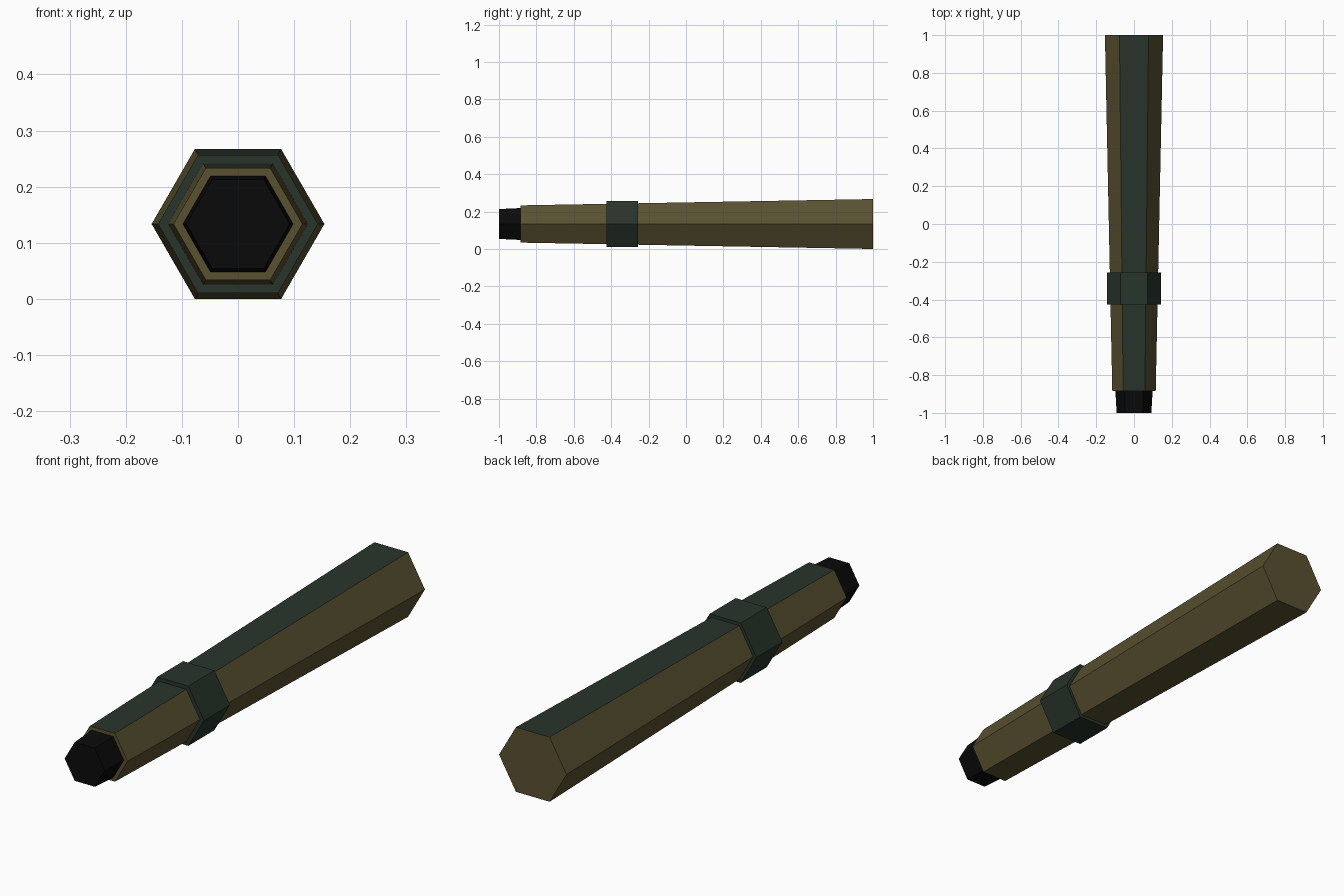
import bpy, bmesh, math

if "Cube" in bpy.data.objects:
    bpy.data.objects.remove(bpy.data.objects["Cube"])

CZ = 0.1335  # height of the long axis


def material(name, rgb):
    m = bpy.data.materials.new(name)
    m.diffuse_color = (*rgb, 1)
    m.use_nodes = True
    m.node_tree.nodes["Principled BSDF"].inputs["Base Color"].default_value = m.diffuse_color
    return m


OLIVE = material("olive brown", (0.100, 0.082, 0.030))
GREEN = material("dark green", (0.021, 0.034, 0.024))
BLACK = material("black", (0.003, 0.003, 0.003))


def hex_bar(name, y0, r0, y1, r1, mats, top_index=0):
    """Capped six-sided tapered bar along y, corners pointing to +-x."""
    bm = bmesh.new()
    rings = [[bm.verts.new((r * math.cos(i * math.pi / 3), y,
                            CZ + r * math.sin(i * math.pi / 3)))
              for i in range(6)] for y, r in ((y0, r0), (y1, r1))]
    a, b = rings
    for i in range(6):
        j = (i + 1) % 6
        bm.faces.new((a[i], a[j], b[j], b[i]))
    bm.faces.new(a)
    bm.faces.new(b)
    bmesh.ops.recalc_face_normals(bm, faces=bm.faces)
    bm.normal_update()
    for f in bm.faces:
        f.material_index = top_index if f.normal.z > 0.9 else 0
    me = bpy.data.meshes.new(name)
    bm.to_mesh(me)
    bm.free()
    for m in mats:
        me.materials.append(m)
    ob = bpy.data.objects.new(name, me)
    bpy.context.collection.objects.link(ob)
    return ob


# Tapered body with a green top flat
hex_bar("body", -0.885, 0.1150, 1.0, 0.1540, [OLIVE, GREEN], 1)
# Collar around the body
hex_bar("collar", -0.426, 0.1425, -0.256, 0.1425, [GREEN])
# Black tip, its base seated just inside the body
hex_bar("tip", -1.0, 0.0920, -0.875, 0.0990, [BLACK])
